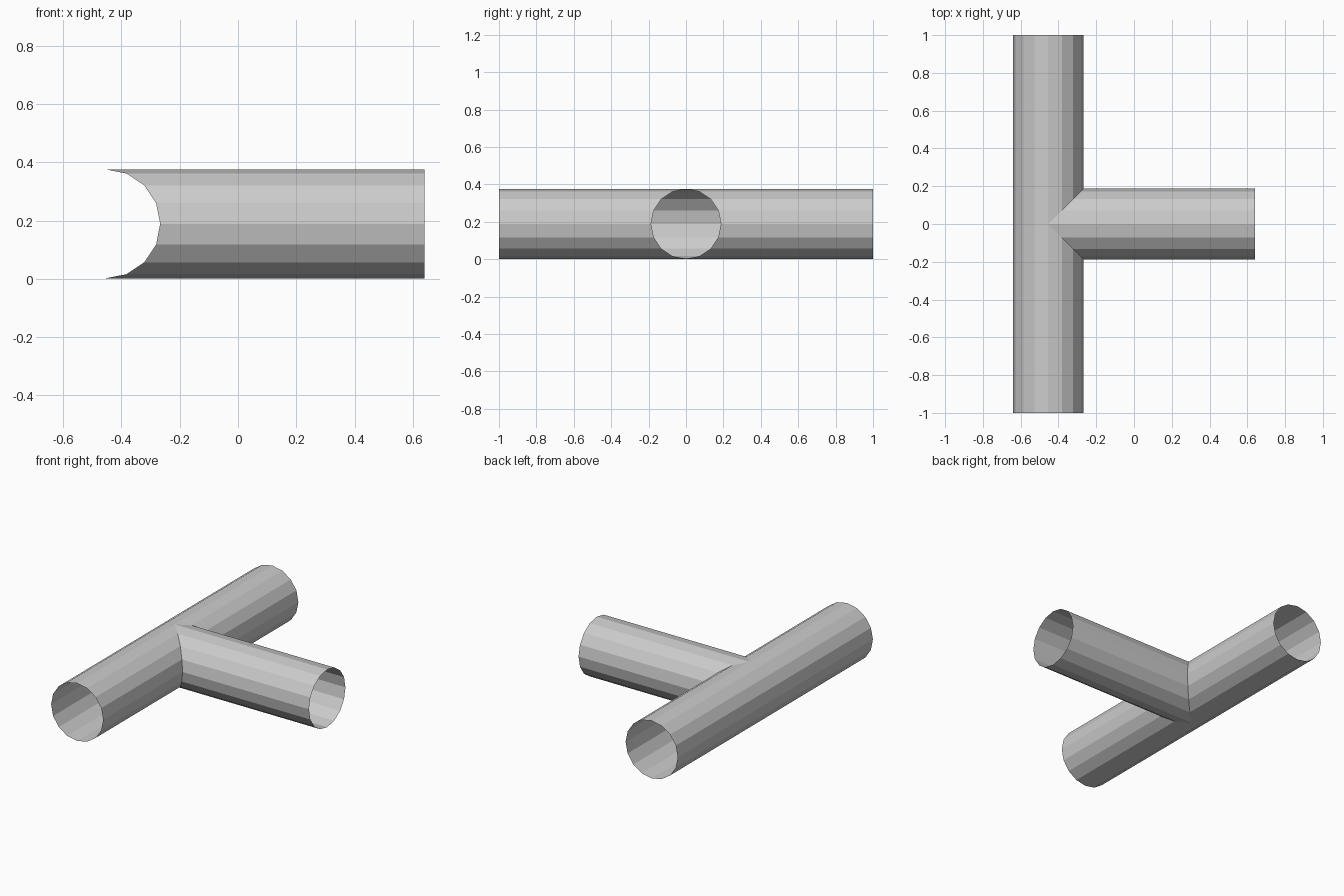
import bpy, bmesh, math

if "Cube" in bpy.data.objects:
    bpy.data.objects.remove(bpy.data.objects["Cube"])

SIDES = 16
R = 0.187          # pipe radius
CX, CZ = -0.454, 0.189   # main pipe axis
BRANCH_END = 0.64

bm = bmesh.new()
ring = [(R * math.cos(2 * math.pi * i / SIDES), R * math.sin(2 * math.pi * i / SIDES))
        for i in range(SIDES)]


def arm(outer, inner, flip):
    """Open tube between two rings given as functions of the section point."""
    a = [bm.verts.new(outer(u, w)) for u, w in ring]
    b = [bm.verts.new(inner(u, w)) for u, w in ring]
    for i in range(SIDES):
        j = (i + 1) % SIDES
        quad = [a[i], a[j], b[j], b[i]]
        bm.faces.new(quad[::-1] if flip else quad)


# Main pipe: two halves, notched where the branch joins
for s in (1, -1):
    arm(lambda u, w: (CX + u, s, CZ + w),
        lambda u, w: (CX + u, s * max(0.0, u), CZ + w), s < 0)

# Branch pipe, mitred to fit the notch
arm(lambda u, w: (BRANCH_END, u, CZ + w),
    lambda u, w: (CX + abs(u), u, CZ + w), True)

# Weld the seams
bmesh.ops.remove_doubles(bm, verts=bm.verts[:], dist=1e-4)

mesh = bpy.data.meshes.new("tee_pipe")
bm.to_mesh(mesh)
bm.free()
bpy.context.collection.objects.link(bpy.data.objects.new("tee_pipe", mesh))
